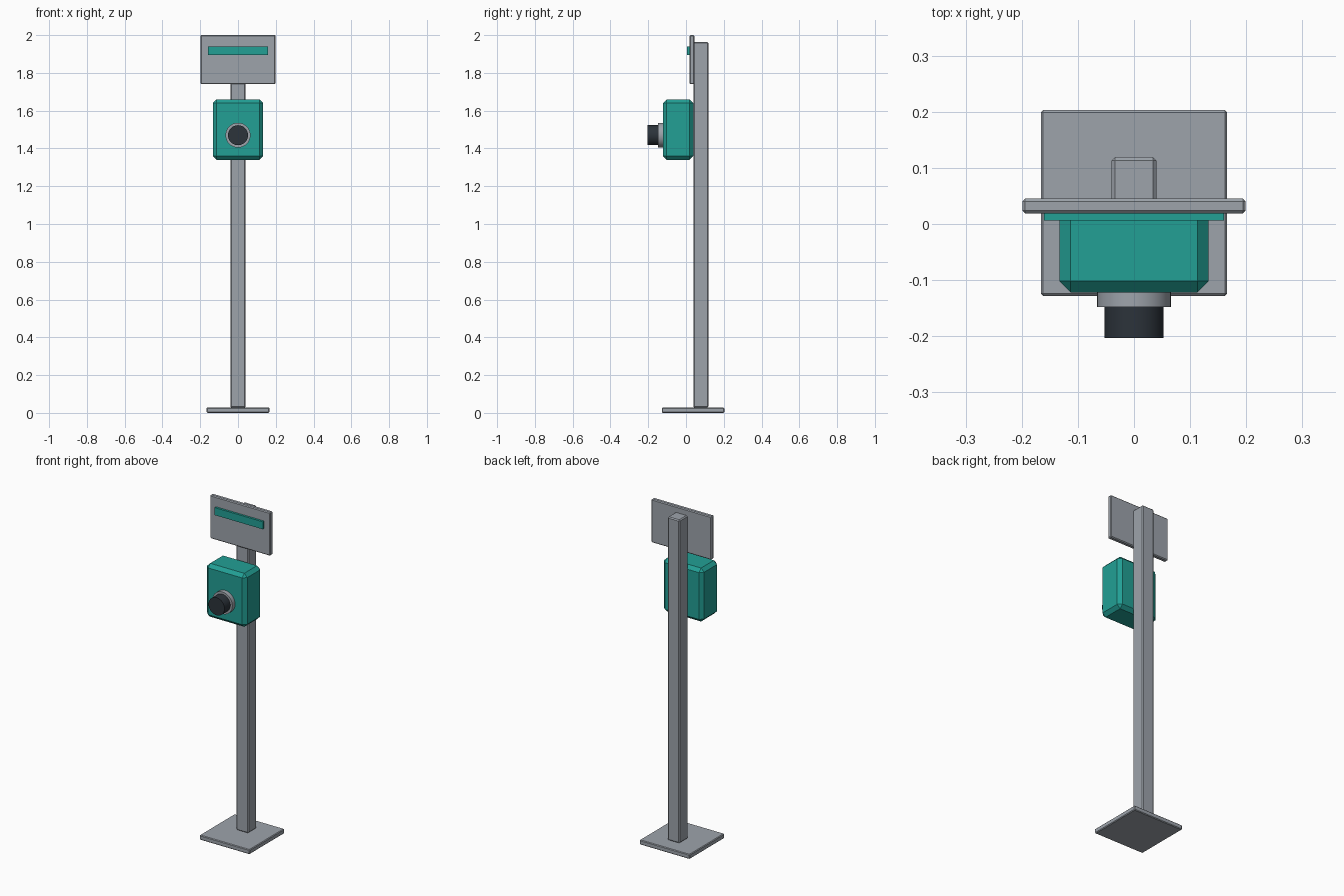
import bpy, math

if "Cube" in bpy.data.objects:
    bpy.data.objects.remove(bpy.data.objects["Cube"])


def material(name, rgb):
    m = bpy.data.materials.new(name)
    m.diffuse_color = (*rgb, 1)
    m.use_nodes = True
    m.node_tree.nodes["Principled BSDF"].inputs["Base Color"].default_value = m.diffuse_color
    return m


GREY = material("steel grey", (0.34, 0.37, 0.41))
TEAL = material("teal", (0.016, 0.35, 0.30))
DARK = material("dark rubber", (0.025, 0.033, 0.043))


def box(name, lo, hi, mat, bevel=0.0):
    """Box between two corners with a single-segment chamfer."""
    bpy.ops.mesh.primitive_cube_add(size=1, location=[(a + b) / 2 for a, b in zip(lo, hi)])
    ob = bpy.context.object
    ob.name = name
    ob.scale = [b - a for a, b in zip(lo, hi)]
    bpy.ops.object.transform_apply(location=False, rotation=False, scale=True)
    ob.data.materials.append(mat)
    if bevel:
        mod = ob.modifiers.new("chamfer", 'BEVEL')
        mod.width = bevel
        mod.segments = 1
    return ob


def disc(name, radius, y0, y1, z, mat):
    """Cylinder along y."""
    bpy.ops.mesh.primitive_cylinder_add(vertices=32, radius=radius, depth=y1 - y0,
                                        location=(0, (y0 + y1) / 2, z),
                                        rotation=(math.pi / 2, 0, 0))
    ob = bpy.context.object
    ob.name = name
    ob.data.materials.append(mat)
    bpy.ops.object.shade_smooth_by_angle(angle=math.radians(35))
    return ob


# Stand
box("base_plate", (-0.166, -0.128, 0), (0.166, 0.203, 0.028), GREY, 0.004)
box("post", (-0.04, 0.039, 0.028), (0.04, 0.119, 1.964), GREY, 0.006)

# Sign with a coloured bar
box("sign_panel", (-0.199, 0.019, 1.74), (0.199, 0.045, 2.0), GREY, 0.005)
box("sign_bar", (-0.16, 0.006, 1.895), (0.16, 0.021, 1.94), TEAL)

# Control housing with collar and push button
box("housing", (-0.133, -0.122, 1.34), (0.133, 0.039, 1.66), TEAL, 0.02)
disc("button_collar", 0.066, -0.148, -0.118, 1.47, GREY)
disc("button", 0.053, -0.203, -0.14, 1.47, DARK)
